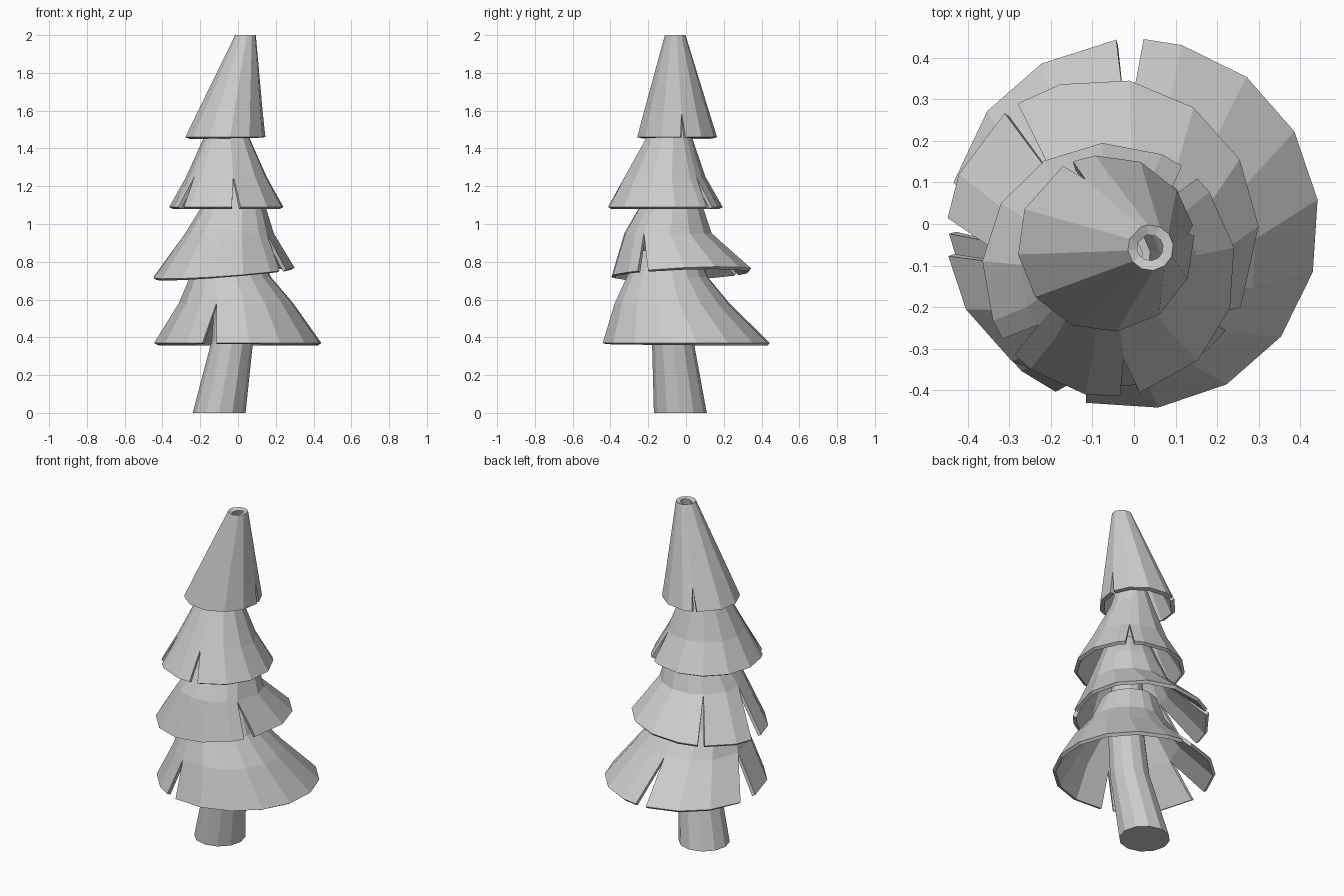
import bpy, bmesh
from math import cos, sin, radians

if "Cube" in bpy.data.objects:
    bpy.data.objects.remove(bpy.data.objects["Cube"])


def make_object(name, bm):
    mesh = bpy.data.meshes.new(name)
    bm.to_mesh(mesh)
    bm.free()
    obj = bpy.data.objects.new(name, mesh)
    bpy.context.collection.objects.link(obj)
    return obj


def point(ring, deg, tilt=(0, 0)):
    z, cx, cy, r = ring
    dx, dy = r * cos(radians(deg)), r * sin(radians(deg))
    return (cx + dx, cy + dy, z + tilt[0] * dx + tilt[1] * dy)


# Skirt of branches: stacked rings, hem split open by V slits up to the second ring
def skirt(name, rings, sides, start, slits, thickness, tilt=(0, 0)):
    step = 360 / sides
    columns = [((a + b) / 2 % 360, a, b) for a, b in slits]
    for i in range(sides):
        d = (start + i * step) % 360
        gaps = [abs((d - (a + b) / 2 + 180) % 360 - 180) - (b - a) / 2 for a, b in slits]
        if min(gaps) > step * 0.3:
            columns.append((d, d, d))
    columns.sort()
    bm = bmesh.new()
    grid = []
    for d, a, b in columns:
        first = bm.verts.new(point(rings[0], a, tilt))
        second = first if a == b else bm.verts.new(point(rings[0], b, tilt))
        grid.append((first, second, [bm.verts.new(point(r, d)) for r in rings[1:]]))
    for i, (_, left, up) in enumerate(grid):
        right, _, up2 = grid[(i + 1) % len(grid)]
        bm.faces.new((left, right, up2[0], up[0]))
        for k in range(len(up) - 1):
            bm.faces.new((up[k], up2[k], up2[k + 1], up[k + 1]))
    obj = make_object(name, bm)
    mod = obj.modifiers.new("thickness", "SOLIDIFY")
    mod.thickness = thickness
    mod.offset = -1
    return obj


# Trunk, leaning then straightening
bm = bmesh.new()
n = 12
trunk = [(0, -0.10, -0.03, 0.14), (0.38, -0.03, -0.07, 0.11),
         (0.65, -0.02, -0.09, 0.10), (1.1, -0.03, -0.09, 0.08)]
loops = [[bm.verts.new(point(r, i * 360 / n)) for i in range(n)] for r in trunk]
for low, high in zip(loops, loops[1:]):
    for i in range(n):
        j = (i + 1) % n
        bm.faces.new((low[i], low[j], high[j], high[i]))
bm.faces.new(loops[0][::-1])
bm.faces.new(loops[-1])
make_object("trunk", bm)

# Four tiers of branches: rings are (z, centre x, centre y, radius)
skirt("branches_bottom",
      [(0.37, 0, 0, 0.445), (0.58, -0.01, -0.075, 0.305),
       (0.72, -0.04, -0.10, 0.215), (0.86, -0.04, -0.09, 0.16)],
      16, 7.5, [(87, 95.5), (167, 183), (245, 255)], 0.02)
skirt("branches_lower",
      [(0.742, -0.075, -0.025, 0.375), (0.95, -0.045, -0.095, 0.235),
       (1.08, -0.025, -0.08, 0.175), (1.2, -0.03, -0.09, 0.13)],
      14, 3, [(123, 129), (174, 188), (322, 332)], 0.02, (0.07, 0.05))
skirt("branches_upper",
      [(1.09, -0.06, -0.11, 0.305), (1.25, -0.06, -0.112, 0.215),
       (1.45, -0.06, -0.09, 0.125), (1.55, -0.05, -0.08, 0.09)],
      13, 10, [(46, 55), (213, 222), (275, 284)], 0.02)
skirt("branches_top",
      [(1.46, -0.067, -0.047, 0.213), (1.59, -0.042, -0.05, 0.175),
       (2.0, 0.04, -0.057, 0.055)],
      12, 7, [(5, 12), (112, 119)], 0.025)
